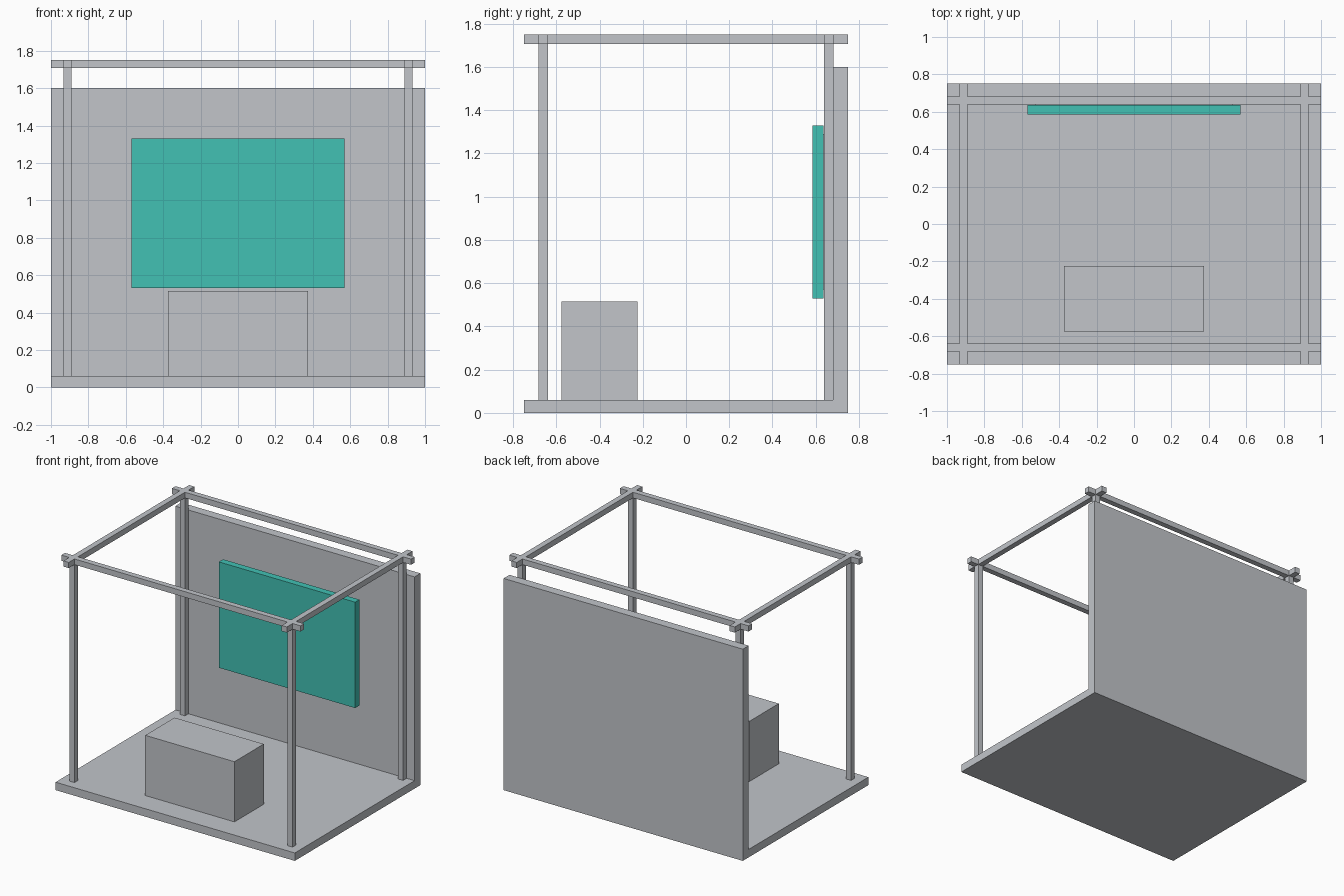
import bpy
import bmesh
from mathutils import Vector

if "Cube" in bpy.data.objects:
    bpy.data.objects.remove(bpy.data.objects["Cube"])


def make_material(name, color):
    m = bpy.data.materials.new(name)
    m.diffuse_color = (*color, 1.0)
    m.use_nodes = True
    m.node_tree.nodes["Principled BSDF"].inputs["Base Color"].default_value = m.diffuse_color
    return m


grey = make_material("light grey", (0.539, 0.558, 0.591))
teal = make_material("teal", (0.054, 0.533, 0.456))


def box(name, lo, hi, mat=grey):
    """Axis-aligned box between two corners."""
    lo, hi = Vector(lo), Vector(hi)
    bm = bmesh.new()
    bmesh.ops.create_cube(bm, size=1.0)
    bmesh.ops.scale(bm, vec=hi - lo, verts=bm.verts)
    bmesh.ops.translate(bm, vec=(lo + hi) / 2, verts=bm.verts)
    mesh = bpy.data.meshes.new(name)
    bm.to_mesh(mesh)
    bm.free()
    mesh.materials.append(mat)
    obj = bpy.data.objects.new(name, mesh)
    bpy.context.collection.objects.link(obj)
    return obj


# Booth shell: floor slab and back wall
WALL_Y = 0.68
box("floor", (-1, -0.75, 0), (1, WALL_Y, 0.06))
box("back_wall", (-1, WALL_Y, 0), (1, 0.75, 1.6))

# Counter near the front
box("counter", (-0.373, -0.575, 0.06), (0.373, -0.225, 0.515))

# Display panel on a slightly smaller mount
box("display_panel", (-0.57, 0.585, 0.53), (0.57, 0.636, 1.33), teal)
box("panel_mount", (-0.53, 0.636, 0.57), (0.53, WALL_Y, 1.29))

# Frame: four posts and crossing roof beams
H = 0.0215
PX, PY = 0.912, 0.66
BEAM_Z, TOP = 1.707, 1.75
for sx, side in ((-1, "left"), (1, "right")):
    x = sx * PX
    for sy, end in ((-1, "front"), (1, "back")):
        y = sy * PY
        box(f"{end}_{side}_post", (x - H, y - H, 0.06), (x + H, y + H, BEAM_Z))
    box(f"{side}_beam", (x - H, -0.75, BEAM_Z), (x + H, 0.75, TOP))
for sy, end in ((-1, "front"), (1, "back")):
    y = sy * PY
    box(f"{end}_beam", (-1, y - H, BEAM_Z), (1, y + H, TOP))
